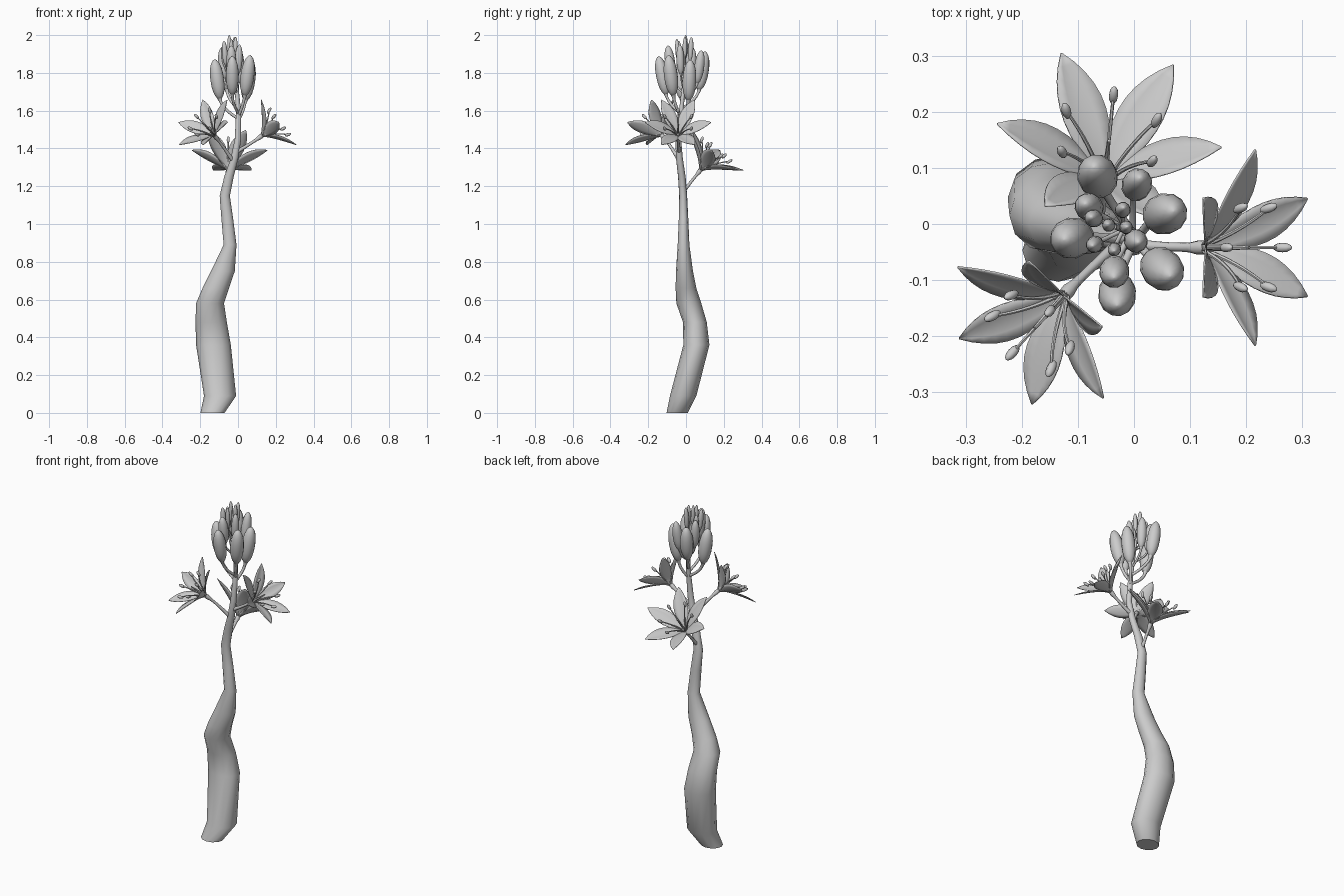
import bpy, bmesh
from math import sin, cos, pi, radians
from mathutils import Vector

if "Cube" in bpy.data.objects:
    bpy.data.objects.remove(bpy.data.objects["Cube"])


def finish(bm, name, angle=50):
    bmesh.ops.recalc_face_normals(bm, faces=bm.faces)
    me = bpy.data.meshes.new(name)
    bm.to_mesh(me)
    bm.free()
    ob = bpy.data.objects.new(name, me)
    bpy.context.collection.objects.link(ob)
    bpy.ops.object.select_all(action='DESELECT')
    ob.select_set(True)
    bpy.context.view_layer.objects.active = ob
    bpy.ops.object.shade_smooth_by_angle(angle=radians(angle))
    return ob


def skin(bm, rings):
    """Bridge closed rings of points and cap both ends."""
    vs = [[bm.verts.new(p) for p in r] for r in rings]
    n = len(vs[0])
    for a, b in zip(vs, vs[1:]):
        for i in range(n):
            j = (i + 1) % n
            bm.faces.new((a[i], a[j], b[j], b[i]))
    bm.faces.new(vs[0][::-1])
    bm.faces.new(vs[-1])


def frame(d):
    u = d.cross(Vector((0.31, 0.95, 0.05))).normalized()
    return u, d.cross(u)


def sweep(bm, pts, radii, sides=8):
    """Round tube through points with a radius at each."""
    rings = []
    for i, (p, r) in enumerate(zip(pts, radii)):
        d = (pts[min(i + 1, len(pts) - 1)] - pts[max(i - 1, 0)]).normalized()
        u, v = frame(d)
        rings.append([p + r * (u * cos(2 * pi * k / sides) + v * sin(2 * pi * k / sides))
                      for k in range(sides)])
    skin(bm, rings)


def bezier(a, b, c, n=8):
    return [a * (1 - t) ** 2 + b * 2 * t * (1 - t) + c * t * t for t in [i / n for i in range(n + 1)]]


def pod(bm, centre, d, length, r, sides=12, n=10):
    """Long ellipsoid, a little fuller at its middle than a true one."""
    ts = [-cos(pi * i / n) for i in range(n + 1)]
    sweep(bm, [centre + d * t * length / 2 for t in ts],
          [max(r * (1 - abs(t) ** 2.3) ** 0.55, r * 0.05) for t in ts], sides)


# Stem: x, y, z, x radius, y radius
STEM = [(-.135, -.047, 0, .064, .056), (-.095, -.015, .09, .085, .07),
        (-.13, .055, .36, .092, .069), (-.142, .047, .48, .083, .063),
        (-.148, .015, .58, .074, .066), (-.118, 0, .66, .07, .055),
        (-.08, -.008, .75, .063, .045), (-.042, -.013, .89, .034, .031),
        (-.057, -.013, 1.03, .031, .025), (-.07, -.015, 1.15, .027, .021),
        (-.048, -.022, 1.25, .025, .02), (-.018, -.035, 1.35, .02, .018),
        (0, -.041, 1.45, .017, .015), (.003, -.025, 1.6, .013, .012),
        (-.01, -.01, 1.75, .01, .009), (-.03, -.005, 1.88, .007, .006),
        (-.035, -.005, 1.95, .004, .004)]


def stem_at(z):
    for a, b in zip(STEM, STEM[1:]):
        if a[2] <= z <= b[2]:
            return Vector(a[:3]).lerp(Vector(b[:3]), (z - a[2]) / (b[2] - a[2]))
    return Vector(STEM[-1][:3])


bm = bmesh.new()
skin(bm, [[(x + rx * cos(2 * pi * k / 12), y + ry * sin(2 * pi * k / 12), z) for k in range(12)]
          for x, y, z, rx, ry in STEM])
finish(bm, "stem")

# Buds: centre x, y, z, length, radius
BUDS = [(.055, .018, 1.76, .22, .037), (.05, -.08, 1.785, .22, .037),
        (-.03, -.125, 1.785, .21, .034), (-.11, -.025, 1.765, .215, .037),
        (-.065, .085, 1.81, .21, .036), (.005, .07, 1.83, .18, .027),
        (-.08, .03, 1.85, .17, .025), (-.035, -.085, 1.86, .17, .027),
        (.003, -.03, 1.87, .16, .021), (-.072, .01, 1.89, .13, .016),
        (-.07, -.036, 1.905, .13, .015), (-.02, .025, 1.925, .13, .014),
        (-.035, -.045, 1.92, .12, .012), (-.045, -.002, 1.94, .12, .012),
        (-.014, -.006, 1.935, .11, .012)]
buds, stalks = bmesh.new(), bmesh.new()
for x, y, z, length, r in BUDS:
    c = Vector((x, y, z))
    out = Vector((x + .03, y + .008, 0))
    d = (Vector((0, 0, 1)) + out * 1.7).normalized()
    pod(buds, c, d, length, r)
    foot = c - d * length * .47
    start = stem_at(foot.z - length * .5)
    sweep(stalks, bezier(start, foot - d * length * .25, foot, 6),
          [max(.004, r * .22)] * 6 + [r * .35])
finish(buds, "buds")
finish(stalks, "bud_stalks")


def flower(name, base, azimuth, tilt, length, stem_z):
    az, t = radians(azimuth), radians(tilt)
    axis = Vector((cos(az) * sin(t), sin(az) * sin(t), cos(t)))
    down = Vector((cos(az) * cos(t), sin(az) * cos(t), -sin(t)))
    side = axis.cross(down)
    base = Vector(base)

    # Six pointed, slightly recurved petals
    bm = bmesh.new()
    N, M, cone = 10, 4, radians(55)
    for k in range(6):
        a = radians(30 + 60 * k)
        rad = down * cos(a) + side * sin(a)
        tan = axis.cross(rad)
        rows = []
        for i in range(N + 1):
            s = i / N
            mid = base + rad * (length * sin(cone) * s ** 1.1) + axis * (length * cos(cone) * s ** .8)
            w = length * (.03 * (1 - s) + .155 * sin(pi * s ** 1.15) ** .85 if 0 < s < 1 else .03 * (1 - s))
            w = max(w, .001)
            rows.append([bm.verts.new(mid + tan * w * v + axis * w * .22 * v * v)
                         for v in [2 * j / M - 1 for j in range(M + 1)]])
        for p, q in zip(rows, rows[1:]):
            for j in range(M):
                bm.faces.new((p[j], p[j + 1], q[j + 1], q[j]))
    ob = finish(bm, name + "_petals")
    mod = ob.modifiers.new("thickness", 'SOLIDIFY')
    mod.thickness, mod.offset = .003, 0

    # Stamens with anthers, and a central style
    bm = bmesh.new()
    L = length * .68
    for k in range(6):
        a = radians(60 * k)
        rad = down * cos(a) + side * sin(a)
        tip = base + rad * L * .56 + axis * L * .83
        path = bezier(base + rad * .004, base + rad * L * .2 + axis * L * .5, tip)
        sweep(bm, path, [.0045 - .0002 * i for i in range(9)], 6)
        pod(bm, tip, (rad * .35 + axis).normalized(), .036, .0085, 8, 6)
    sweep(bm, [base, base + axis * .05, base + axis * L * .75], [.008, .006, .003], 6)
    finish(bm, name + "_stamens")

    # Curved stalk ending in a small cup
    bm = bmesh.new()
    start = stem_at(stem_z)
    mid = base - axis * .06
    sweep(bm, bezier(start, mid, base + axis * .012),
          [.012, .0105, .0095, .0085, .008, .008, .009, .013, .012])
    finish(bm, name + "_stalk")


flower("back_flower", (-.053, .072, 1.28), 84, 38, .245, 1.17)
flower("right_flower", (.12, -.042, 1.463), 0, 52, .213, 1.38)
flower("left_flower", (-.12, -.122, 1.463), 228, 52, .213, 1.33)
